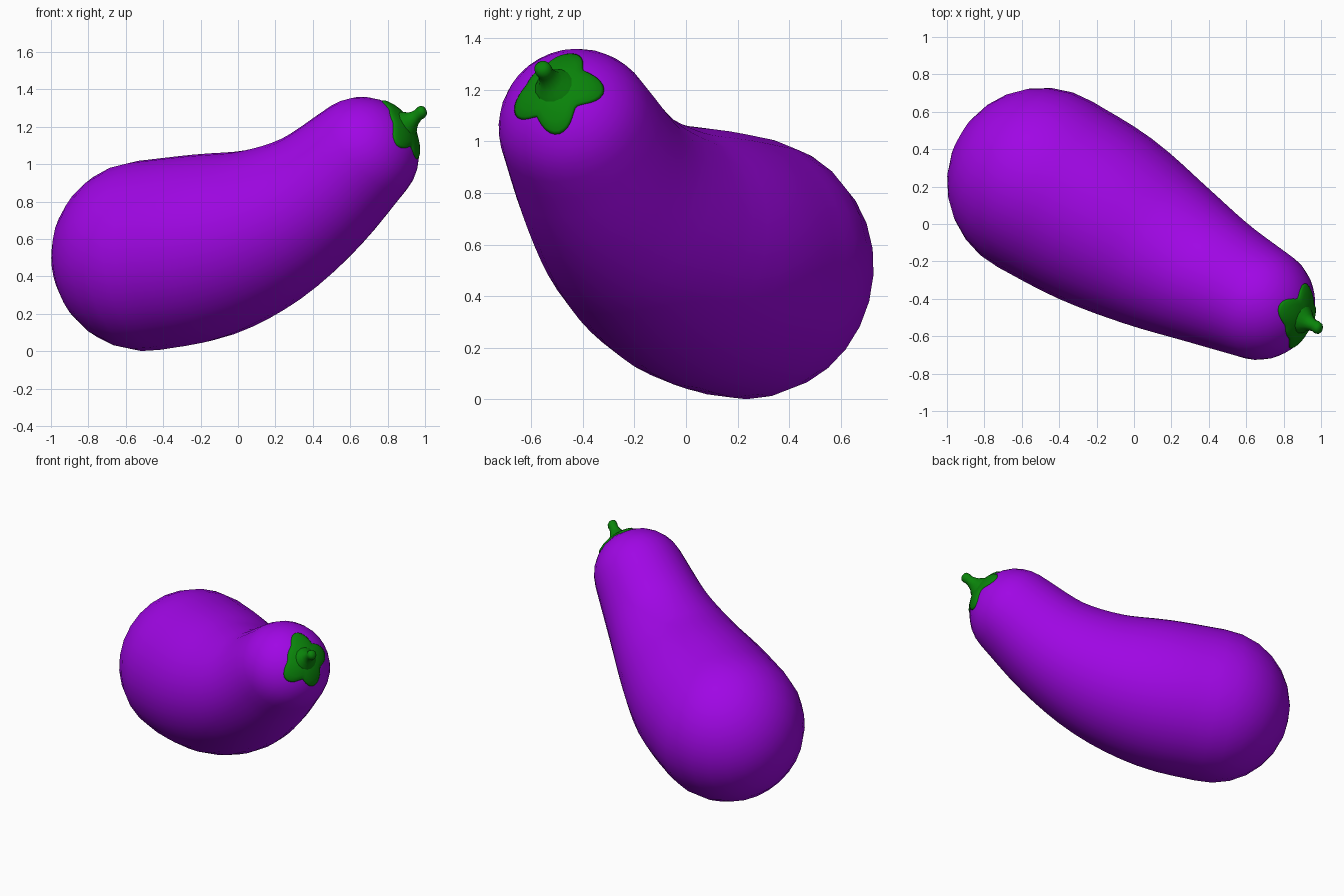
import bpy, bmesh, math
from mathutils import Vector

if "Cube" in bpy.data.objects:
    bpy.data.objects.remove(bpy.data.objects["Cube"])

def material(name, rgb):
    m = bpy.data.materials.new(name)
    m.diffuse_color = (*rgb, 1)
    m.use_nodes = True
    m.node_tree.nodes["Principled BSDF"].inputs["Base Color"].default_value = m.diffuse_color
    return m

PURPLE = material("aubergine purple", (0.35, 0.002, 0.78))
GREEN = material("leaf green", (0.003, 0.23, 0.003))

def make_object(name, rings, mat):
    """Skin a list of point rings (a one-point ring closes an end)."""
    bm = bmesh.new()
    rows = [[bm.verts.new(p) for p in ring] for ring in rings]
    for a, b in zip(rows, rows[1:]):
        n = max(len(a), len(b))
        for i in range(n):
            j = (i + 1) % n
            if len(a) == 1:
                bm.faces.new((a[0], b[i], b[j]))
            elif len(b) == 1:
                bm.faces.new((a[i], b[0], a[j]))
            else:
                bm.faces.new((a[i], b[i], b[j], a[j]))
    bmesh.ops.recalc_face_normals(bm, faces=bm.faces)
    for f in bm.faces:
        f.smooth = True
    me = bpy.data.meshes.new(name)
    bm.to_mesh(me)
    bm.free()
    me.materials.append(mat)
    ob = bpy.data.objects.new(name, me)
    bpy.context.collection.objects.link(ob)
    return ob

def frame(t):
    u = Vector((0, 0, 1)).cross(t).normalized()
    return u, t.cross(u)

def circle(c, t, r, n):
    u, v = frame(t)
    return [c + r * (math.cos(2 * math.pi * i / n) * u + math.sin(2 * math.pi * i / n) * v)
            for i in range(n)]

# Body: envelope of spheres (x, y, z, radius) along a bent spine
BALLS = [Vector(b) for b in [(-0.49, 0.22, 0.51, 0.51), (-0.20, 0.055, 0.555, 0.498),
                             (0.10, -0.125, 0.645, 0.435), (0.39, -0.285, 0.81, 0.362),
                             (0.662, -0.42, 1.053, 0.307)]]
pts = [2 * BALLS[0] - BALLS[1]] + BALLS + [2 * BALLS[-1] - BALLS[-2]]

def spine(k, f):
    p0, p1, p2, p3 = pts[k:k + 4]
    pos = 0.5 * (2 * p1 + (p2 - p0) * f + (2 * p0 - 5 * p1 + 4 * p2 - p3) * f ** 2
                 + (3 * p1 - p0 - 3 * p2 + p3) * f ** 3)
    d = 0.5 * ((p2 - p0) + 2 * (2 * p0 - 5 * p1 + 4 * p2 - p3) * f
               + 3 * (3 * p1 - p0 - 3 * p2 + p3) * f ** 2)
    length = d.xyz.length
    return pos.xyz, d.xyz / length, pos.w, math.acos(-d.w / length)

STEPS, CAP, SIDES = 4, 7, 28
samples = [spine(k, s / STEPS) for k in range(len(BALLS) - 1) for s in range(STEPS)]
samples.append(spine(len(BALLS) - 2, 1.0))

def sphere_ring(c, t, r, a):
    return circle(c + t * r * math.cos(a), t, r * math.sin(a), SIDES)

c, t, r, a = samples[0]
rings = [[c - t * r]]
rings += [sphere_ring(c, t, r, math.pi + (a - math.pi) * i / CAP) for i in range(1, CAP)]
rings += [sphere_ring(*s) for s in samples]
c, t, r, a = samples[-1]
rings += [sphere_ring(c, t, r, a * (1 - i / CAP)) for i in range(1, CAP)]
rings.append([c + t * r])
make_object("eggplant_body", rings, PURPLE)

# Calyx: four-lobed leafy cap hugging the narrow end
TIP, R = BALLS[-1].xyz, BALLS[-1].w
AXIS = Vector((0.8, -0.3, 0.53)).normalized()
U, V = frame(AXIS)
LOBES, SEGS = (4, 82, 210, 280), 60   # lobe directions in degrees

def calyx_ring(f, radius):
    ring = []
    for i in range(SEGS):
        deg = 360 * i / SEGS
        p = math.radians(deg)
        d = min(abs((deg - q + 180) % 360 - 180) for q in LOBES)
        lobe = 0.5 + 0.5 * math.cos(math.pi * min(d / 45, 1))
        a = f * math.radians(24 + 13 * lobe)
        ring.append(TIP + radius * (AXIS * math.cos(a)
                    + math.sin(a) * (U * math.cos(p) + V * math.sin(p))))
    return ring

cap = [[TIP + AXIS * (R + 0.014)]]
cap += [calyx_ring(f, R + h) for f, h in
        ((0.25, 0.014), (0.5, 0.012), (0.75, 0.01), (0.93, 0.008), (1.0, 0.003), (1.0, -0.015))]
make_object("calyx", cap, GREEN)

# Stem: flared base, narrow neck and rounded knob, leaning slightly
LEAN = Vector((0, -0.15, 0.15))
stem = []
for h, rad in ((-0.01, 0.085), (0.015, 0.065), (0.03, 0.048), (0.05, 0.037), (0.072, 0.031),
               (0.09, 0.034), (0.107, 0.03), (0.116, 0.018)):
    stem.append(circle(TIP + AXIS * (R + h) + LEAN * max(h, 0), AXIS, rad, 14))
stem.append([TIP + AXIS * (R + 0.119) + LEAN * 0.119])
make_object("stem", stem, GREEN)
